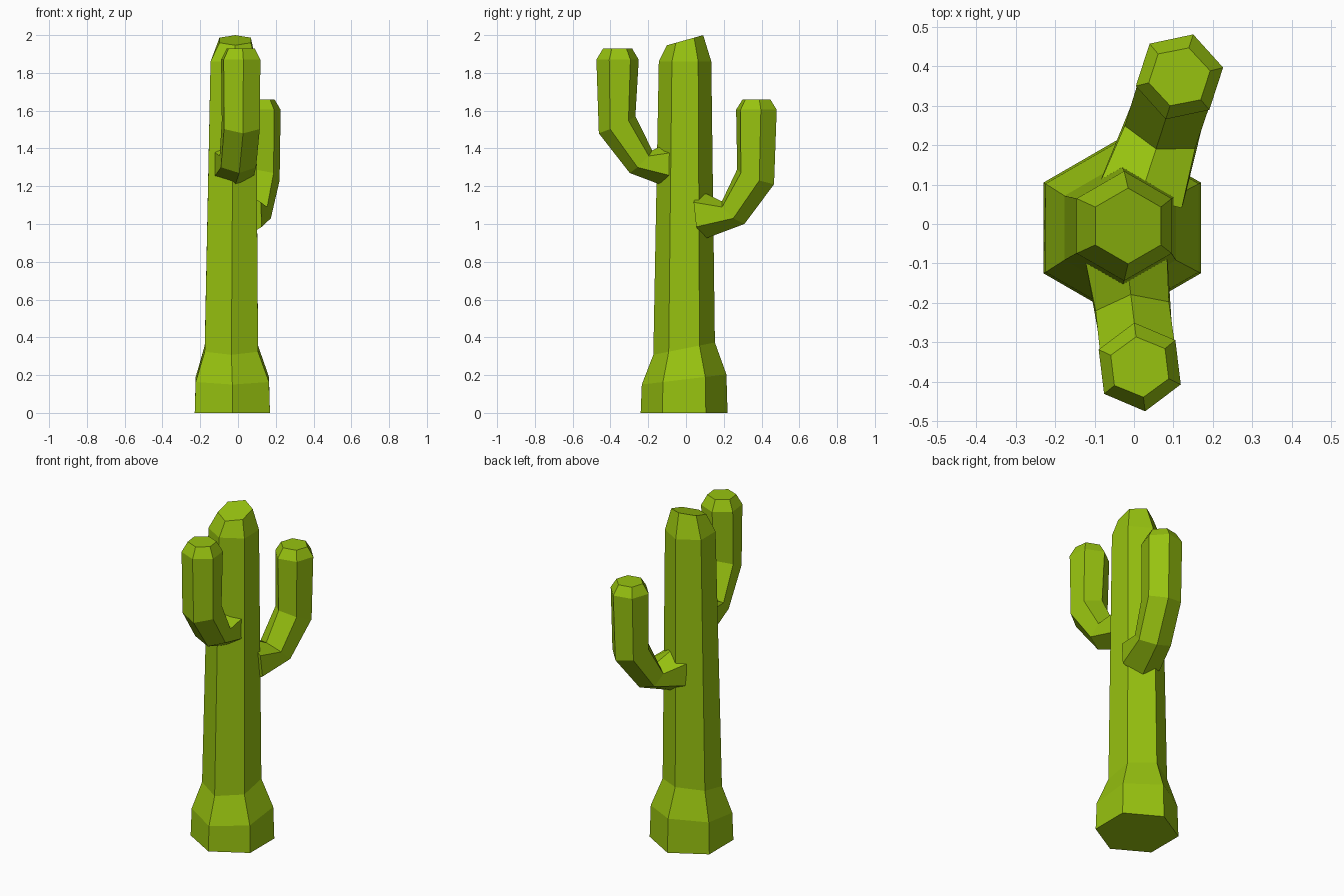
import bpy, bmesh, math
from mathutils import Vector

if "Cube" in bpy.data.objects:
    bpy.data.objects.remove(bpy.data.objects["Cube"])

green = bpy.data.materials.new("cactus_green")
green.diffuse_color = (0.31, 0.54, 0.005, 1)
green.use_nodes = True
green.node_tree.nodes["Principled BSDF"].inputs["Base Color"].default_value = green.diffuse_color


def loft(name, rings):
    """Skin a list of six-point rings and cap both ends."""
    bm = bmesh.new()
    loops = [[bm.verts.new(p) for p in ring] for ring in rings]
    for a, b in zip(loops, loops[1:]):
        for i in range(6):
            j = (i + 1) % 6
            bm.faces.new((a[i], a[j], b[j], b[i]))
    bm.faces.new(loops[0])
    bm.faces.new(loops[-1])
    bmesh.ops.recalc_face_normals(bm, faces=bm.faces)
    mesh = bpy.data.meshes.new(name)
    bm.to_mesh(mesh)
    bm.free()
    mesh.materials.append(green)
    obj = bpy.data.objects.new(name, mesh)
    bpy.context.collection.objects.link(obj)
    return obj


def hexagon(centre, u, v):
    return [centre + u * math.cos(k * math.pi / 3) + v * math.sin(k * math.pi / 3)
            for k in range(6)]


# Trunk: x, y, z, radius, slope of the ring towards the back
trunk = [(-0.03, -0.01, 0.0, 0.23, 0.0),
         (-0.03, -0.01, 0.177, 0.224, 0.12),
         (-0.035, -0.01, 0.34, 0.163, 0.2),
         (-0.025, -0.005, 1.86, 0.139, 0.0),
         (-0.015, -0.005, 1.973, 0.096, 0.28)]
loft("trunk", [hexagon(Vector((x, y, z)), Vector((0, r, r * s)), Vector((r, 0, 0)))
               for x, y, z, r, s in trunk])


def arm(name, origin_x, angle, profile):
    """Each profile row: outer distance, outer z, inner distance, inner z, radius."""
    a = math.radians(angle)
    out = Vector((math.cos(a), math.sin(a), 0))
    side = Vector((-math.sin(a), math.cos(a), 0))
    start, up = Vector((origin_x, 0, 0)), Vector((0, 0, 1))
    rings = []
    for od, oz, nd, nz, r in profile:
        outer = start + out * od + up * oz
        inner = start + out * nd + up * nz
        rings.append(hexagon((outer + inner) / 2, (outer - inner) / 2, side * r))
    loft(name, rings)


# Higher arm on the front
arm("front_arm", -0.03, -83, [(0.06, 1.18, 0.06, 1.45, 0.122),
                              (0.30, 1.27, 0.18, 1.39, 0.108),
                              (0.465, 1.48, 0.27, 1.57, 0.11),
                              (0.478, 1.87, 0.252, 1.87, 0.113),
                              (0.442, 1.93, 0.288, 1.93, 0.08)])

# Lower arm on the back
arm("back_arm", -0.006, 72, [(0.10, 0.92, 0.07, 1.18, 0.125),
                             (0.325, 1.0, 0.20, 1.12, 0.108),
                             (0.49, 1.21, 0.285, 1.29, 0.11),
                             (0.505, 1.605, 0.279, 1.605, 0.113),
                             (0.469, 1.66, 0.315, 1.66, 0.08)])
